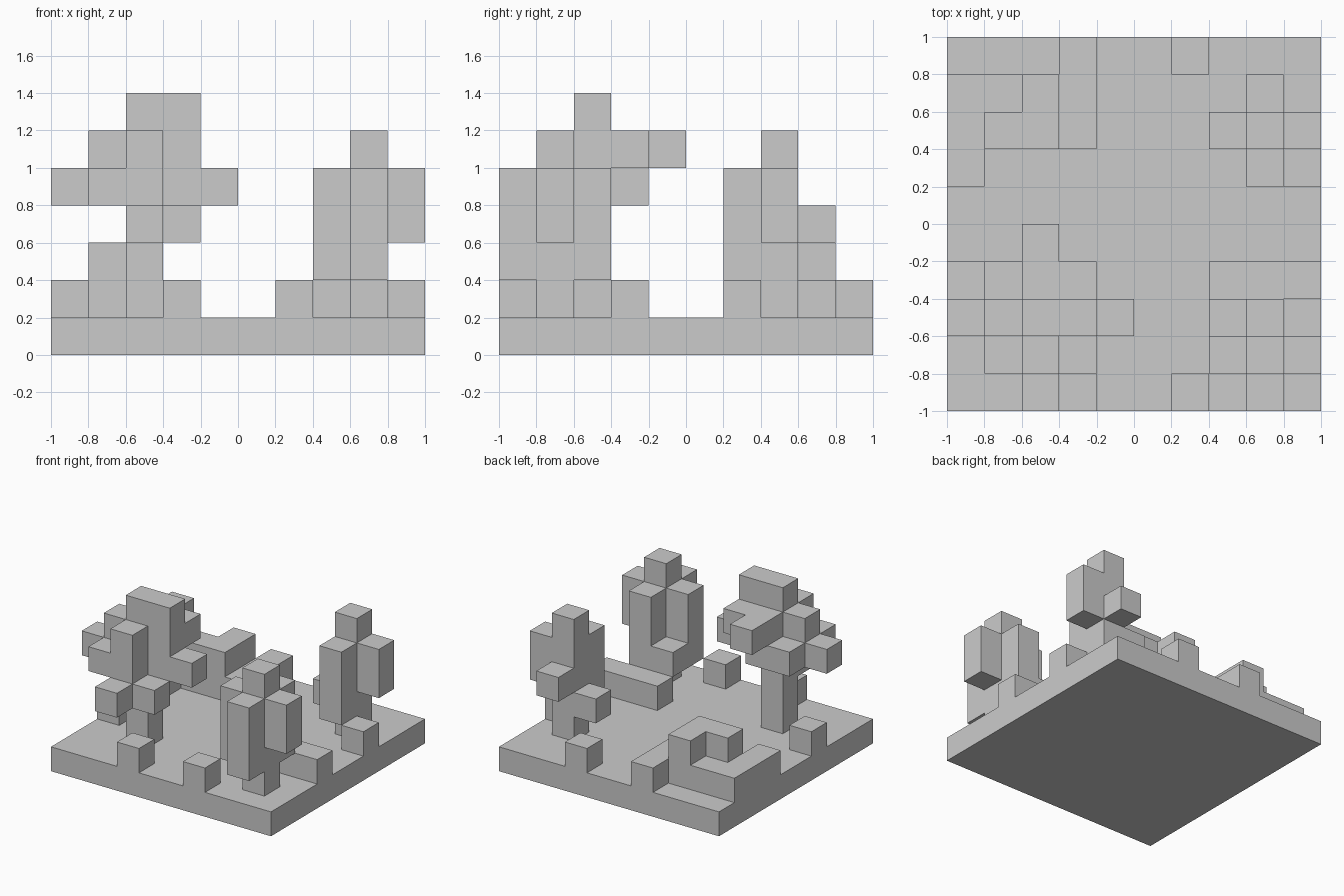
import bpy, bmesh, math
from mathutils import Vector

if "Cube" in bpy.data.objects:
    bpy.data.objects.remove(bpy.data.objects["Cube"])

N = 10           # blocks along each side
C = 2 / N        # size of one block
parts = {}       # part name -> set of block cells


def row(name, x, y, z, dx=1, dy=1, dz=1):
    """Add a run of blocks starting at a cell."""
    parts.setdefault(name, set()).update(
        (x + a, y + b, z + c) for a in range(dx) for b in range(dy) for c in range(dz))


def narrow_tree(name, x, y, left_height, back_start, back_height):
    """Thin trunk with leaf columns hanging on its four sides."""
    row(name, x, y, 1, dz=5)
    row(name, x, y - 1, 2, dz=3)
    row(name, x + 1, y, 3, dz=2)
    row(name, x - 1, y, 2, dz=left_height)
    row(name, x, y + 1, back_start, dz=back_height)


def broad_tree(x, y):
    """Trunk with a crown that tapers layer by layer."""
    row("broad_tree_trunk", x, y, 1, dz=3)
    crown = "broad_tree_crown"
    for t in range(3):                                   # middle slice
        left = x - 2 + t
        row(crown, left, y, 4 + t, dx=max(x + 2 - left - t, 1) + 1)
    for t in range(2):                                   # front and back slices
        row(crown, x - 1 + t, y - 1, 4 + t, dx=2 - t)
        row(crown, x - 1 + t, y + 1, 4 + t, dx=2)
    row(crown, x, y + 2, 5)                              # back tip
    row(crown, x, y - 2, 3, dy=2)                        # drooping front leaves
    row(crown, x + 1, y - 1, 3)


def build(name, part, solid):
    """Outer skin of a group of blocks, coplanar faces merged."""
    bm = bmesh.new()
    h = C / 2
    for c in part:
        centre = (Vector(c) + Vector((0.5, 0.5, 0.5))) * C - Vector((1, 1, 0))
        for axis in range(3):
            for s in (-1, 1):
                n, u, v = Vector(), Vector(), Vector()
                n[axis] = s
                if tuple(int(p + q) for p, q in zip(c, n)) in solid:
                    continue
                u[(axis + 1) % 3] = h
                v[(axis + 2) % 3] = h * s
                m = centre + n * h
                bm.faces.new([bm.verts.new(p) for p in
                              (m - u - v, m + u - v, m + u + v, m - u + v)])
    bmesh.ops.remove_doubles(bm, verts=bm.verts, dist=1e-4)
    bmesh.ops.dissolve_limit(bm, angle_limit=math.radians(1),
                             verts=bm.verts, edges=bm.edges)
    me = bpy.data.meshes.new(name)
    bm.to_mesh(me)
    bm.free()
    bpy.context.collection.objects.link(bpy.data.objects.new(name, me))


# ground
row("ground_slab", 0, 0, 0, dx=N, dy=N)

# trees
broad_tree(2, 2)
narrow_tree("front_narrow_tree", 8, 1, 3, 2, 3)
row("front_narrow_tree", 7, 2, 2)
narrow_tree("back_narrow_tree", 8, 7, 1, 3, 1)

# stepped mound at the back left
row("stepped_mound", 0, 6, 1, dy=3)
row("stepped_mound", 1, 7, 1, dx=2, dy=2)
row("stepped_mound", 3, 7, 1, dy=3)
row("stepped_mound", 1, 7, 2, dx=2)
row("stepped_mound", 2, 8, 2)

# low hedge on the right and single stones near the edges
row("low_hedge", 7, 3, 1, dx=3)
for side, x, y in (("front_left", 3, 0), ("front_right", 6, 0), ("left", 0, 3),
                   ("right", 9, 6), ("back", 6, 9)):
    row(side + "_stone", x, y, 1)

solid = set().union(*parts.values())
for name, part in parts.items():
    build(name, part, solid)
